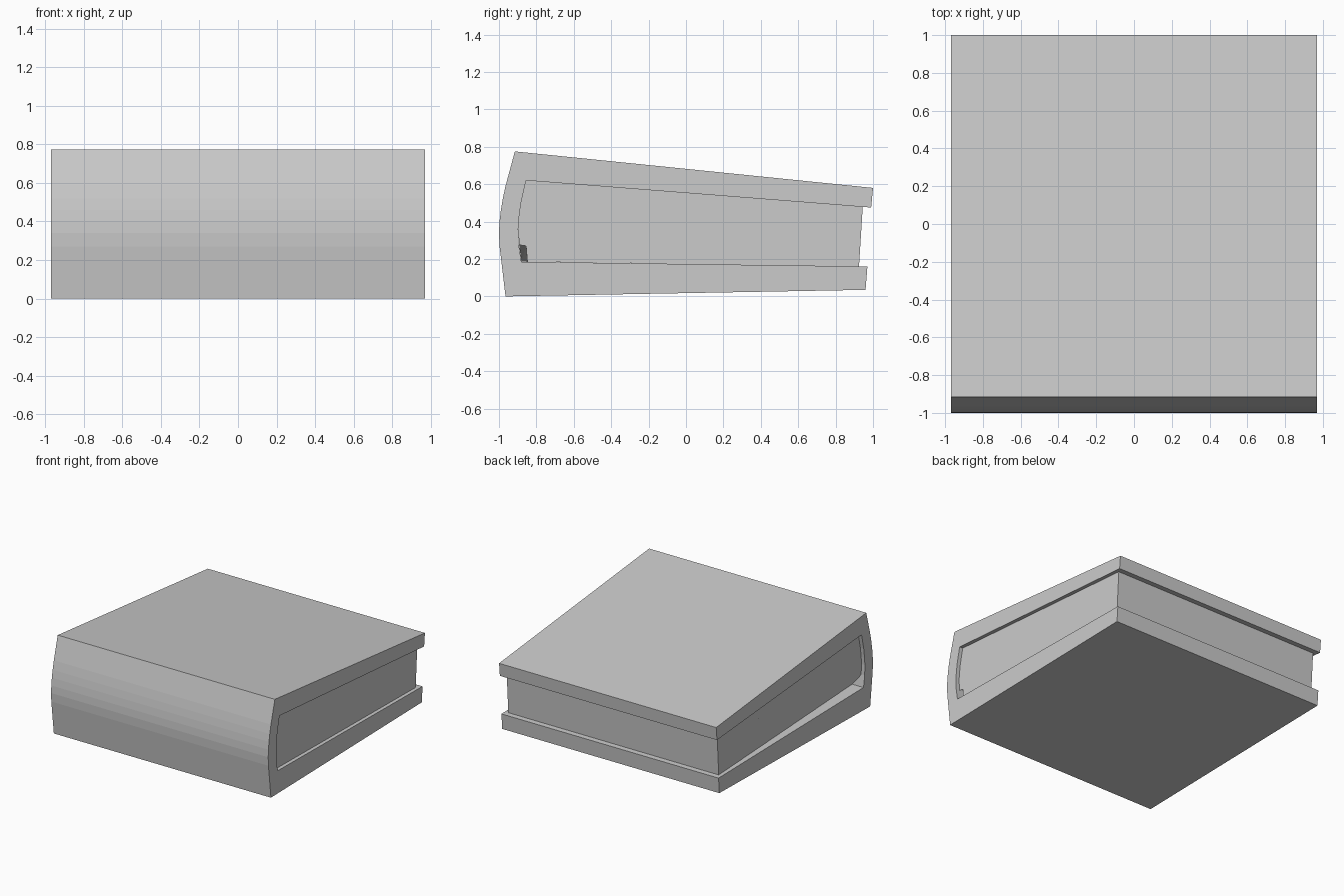
import bpy, bmesh

cube = bpy.data.objects.get("Cube")
if cube:
    bpy.data.objects.remove(cube, do_unlink=True)

grey = bpy.data.materials.new("plain grey")
grey.use_nodes = True
colour = (0.6, 0.6, 0.6, 1)
grey.diffuse_color = colour
grey.node_tree.nodes["Principled BSDF"].inputs["Base Color"].default_value = colour


def loft(name, right, left, half):
    """Solid between a (y, z) outline at +half and a matching one at -half."""
    bm = bmesh.new()
    ends = [[bm.verts.new((x, y, z)) for y, z in pts]
            for x, pts in ((half, right), (-half, left))]
    bm.faces.new(ends[0])
    bm.faces.new(ends[1][::-1])
    n = len(right)
    for i in range(n):
        j = (i + 1) % n
        bm.faces.new((ends[0][i], ends[1][i], ends[1][j], ends[0][j]))
    bmesh.ops.recalc_face_normals(bm, faces=bm.faces)
    mesh = bpy.data.meshes.new(name)
    bm.to_mesh(mesh)
    bm.free()
    mesh.materials.append(grey)
    obj = bpy.data.objects.new(name, mesh)
    bpy.context.collection.objects.link(obj)
    return obj


# Cover: two boards joined by a bowed spine
spine_outer = [(-0.915, 0.775), (-0.965, 0.59), (-0.98, 0.52), (-0.99, 0.46),
               (-0.997, 0.4), (-1, 0.34), (-0.997, 0.27), (-0.965, 0)]
spine_inner = [(-0.88, 0.185), (-0.895, 0.28), (-0.897, 0.36),
               (-0.893, 0.42), (-0.882, 0.5), (-0.855, 0.62)]
lower_edge = [(0.96, 0.035), (0.97, 0.16)]
upper_edge = [(0.99, 0.475), (1, 0.58)]
cover = spine_outer + lower_edge + spine_inner + upper_edge
loft("cover", cover, cover, 0.97)

# Page block, with a small notch at the right end of its lower spine corner
fore_edge = [(0.945, 0.48), (0.925, 0.16)]
right_corner = [(-0.848, 0.185), (-0.855, 0.27), (-0.892, 0.275)]
left_corner = [(-0.848, 0.185), (-0.88, 0.186), (-0.892, 0.275)]
pages = loft("pages", fore_edge + right_corner + spine_inner[2:],
             fore_edge + left_corner + spine_inner[2:], 0.94)

# Draw the left lower spine corner of the pages inward
for v in pages.data.vertices:
    if v.co.x < 0 and v.co.y < 0 and v.co.z < 0.2:
        v.co.x += 0.07
